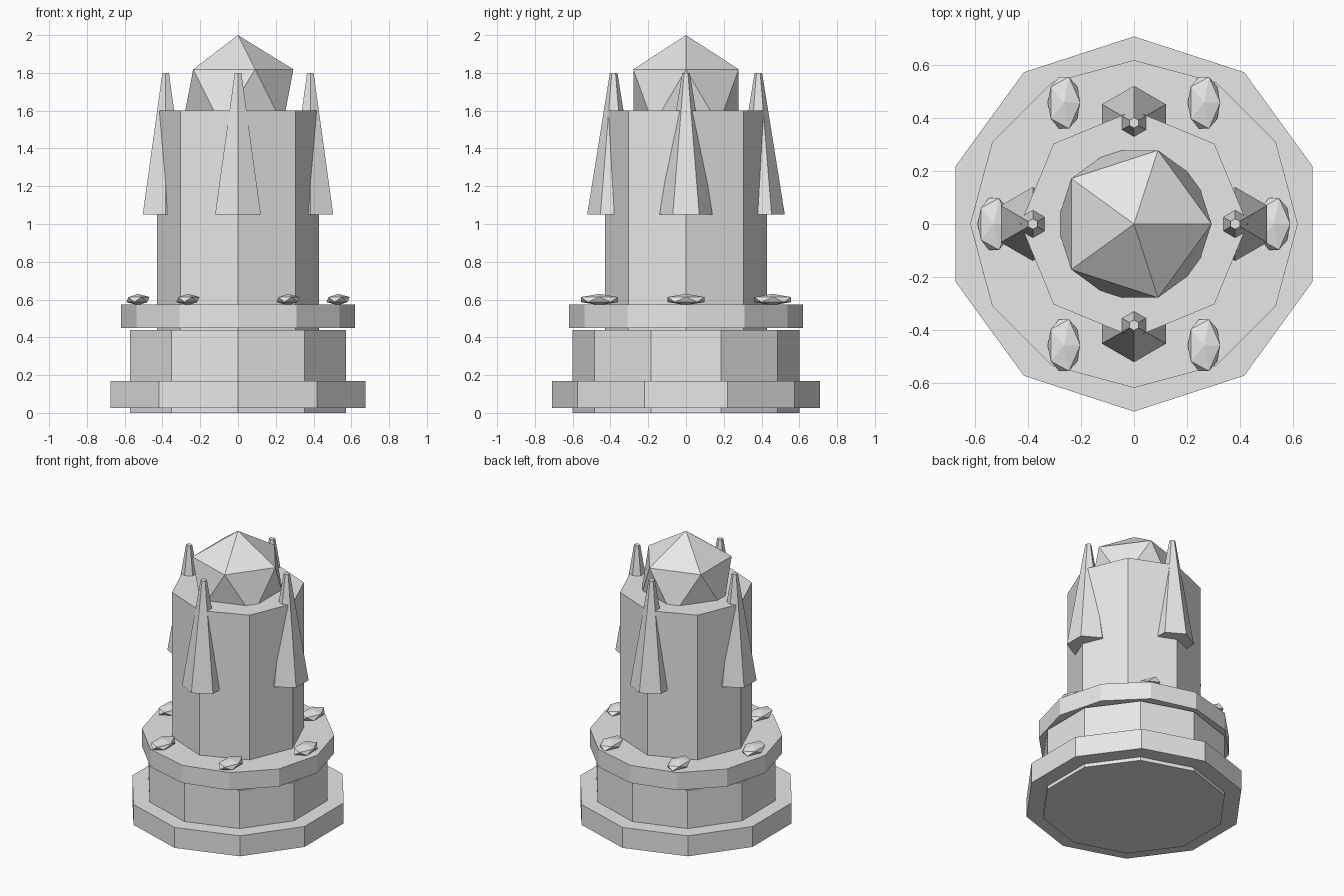
import bpy
from math import cos, sin, tau

cube = bpy.data.objects.get("Cube")
if cube:
    bpy.data.objects.remove(cube, do_unlink=True)

stone = bpy.data.materials.new("light_grey_stone")
stone.use_nodes = True
stone.diffuse_color = (0.8, 0.8, 0.8, 1)
stone.node_tree.nodes["Principled BSDF"].inputs["Base Color"].default_value = stone.diffuse_color


def finish(name):
    obj = bpy.context.object
    obj.name = name
    obj.data.materials.clear()
    obj.data.materials.append(stone)
    return obj


def prism(name, sides, low, high, r_low, r_high=None, x=0, y=0):
    """Upright prism or truncated cone between two heights."""
    bpy.ops.mesh.primitive_cone_add(
        vertices=sides, radius1=r_low, radius2=r_low if r_high is None else r_high,
        depth=high - low, location=(x, y, (low + high) / 2))
    return finish(name)


def crystal(name, location, scale):
    """Twenty-sided faceted stone."""
    bpy.ops.mesh.primitive_ico_sphere_add(subdivisions=1, radius=1, location=location)
    obj = finish(name)
    obj.scale = scale
    return obj


# Stacked base and tower
prism("pedestal", 10, 0, 0.44, 0.6)
prism("base_flange", 10, 0.025, 0.17, 0.71)
prism("balcony_ring", 12, 0.45, 0.575, 0.62)
prism("tower", 8, 0.4, 1.6, 0.43)

# Large crystal set into the tower top
crystal("top_crystal", (0, 0, 1.672), (0.328,) * 3)

# Four tapering spikes around the tower
for i, side in enumerate(("left", "back", "right", "front")):
    a = tau * i / 4
    prism(f"{side}_spike", 6, 1.05, 1.8, 0.14, 0.02, 0.383 * cos(a), 0.383 * sin(a))

# Six small gems on the ring
for i in range(6):
    a = tau * i / 6
    crystal(f"ring_gem_{i + 1}", (0.53 * cos(a), 0.53 * sin(a), 0.6), (0.069, 0.115, 0.03))
